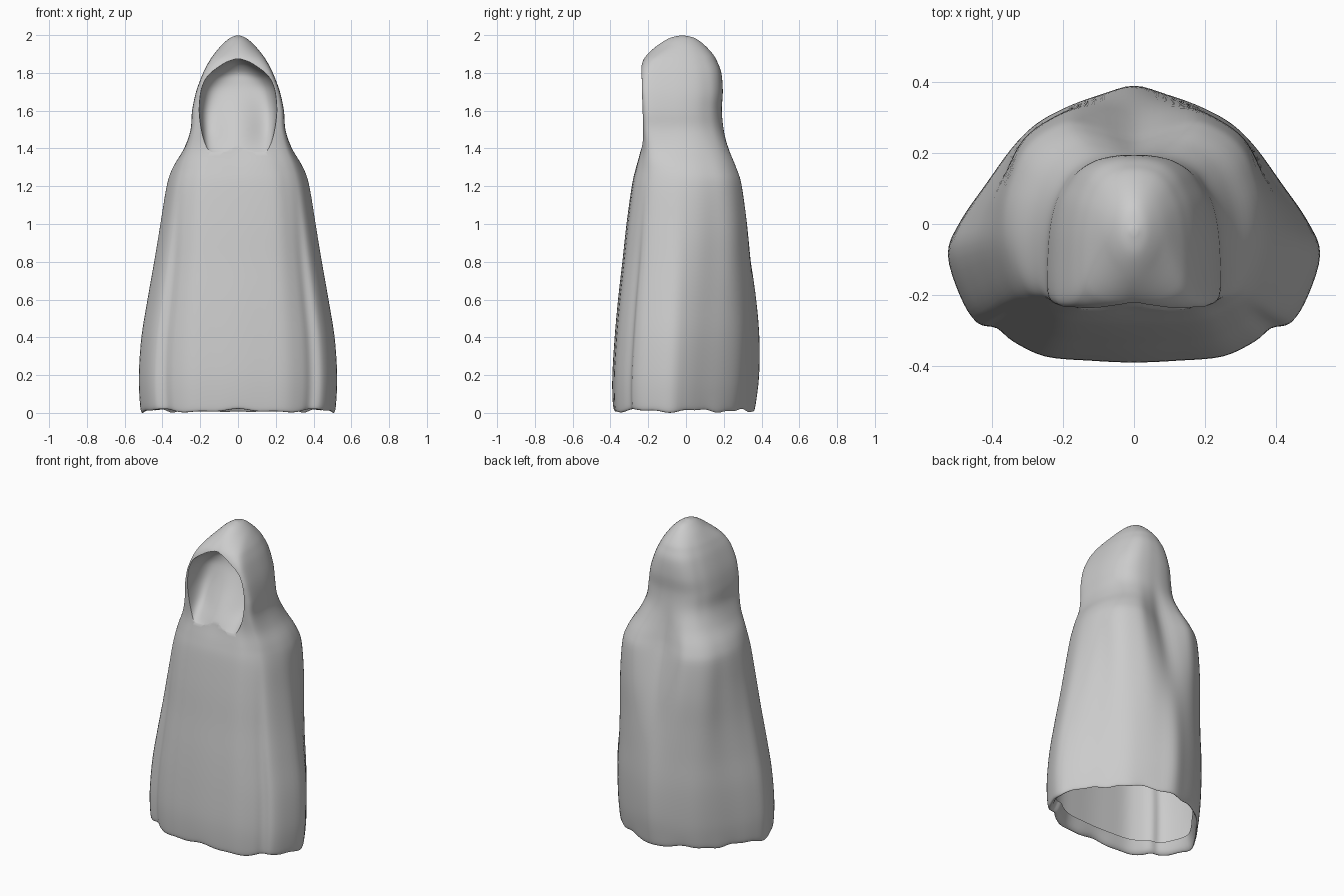
import bpy, bmesh, math

if "Cube" in bpy.data.objects:
    bpy.data.objects.remove(bpy.data.objects["Cube"])

# half outlines (x, y) from front centre round to back centre
BODY = [(0, -.387), (.12, -.382), (.25, -.37), (.34, -.328), (.387, -.29), (.443, -.274),
        (.49, -.2), (.525, -.08), (.49, .01), (.42, .11), (.35, .205), (.28, .275),
        (.2, .32), (.1, .36), (0, .39)]
SHOULDER = [(0, -.287), (.1, -.285), (.2, -.275), (.26, -.25), (.305, -.222), (.335, -.19),
            (.36, -.13), (.378, -.05), (.378, .03), (.36, .12), (.325, .2), (.265, .265),
            (.19, .297), (.1, .28), (0, .255)]
HOOD = [(0, -.228), (.06, -.235), (.12, -.241), (.17, -.243), (.21, -.24), (.236, -.226),
        (.245, -.185), (.243, -.09), (.236, -.01), (.22, .06), (.195, .11), (.165, .15),
        (.12, .178), (.06, .192), (0, .195)]
CROWN = [(math.sin(math.pi * i / 14), -math.cos(math.pi * i / 14)) for i in range(15)]

# z, half width, front y, back y, outline (0 body, 1 shoulder, 2 hood, 3 crown)
ROWS = [(.09, .47, -.34, .325, 0), (.035, .488, -.358, .343, 0), (.018, .508, -.38, .358, 0),
        (.06, .519, -.388, .37, 0), (.2, .525, -.39, .387, 0), (.4, .512, -.378, .392, .05),
        (.6, .48, -.36, .382, .15), (.8, .445, -.337, .364, .35), (1.0, .412, -.315, .338, .65),
        (1.2, .378, -.287, .298, .95), (1.3, .345, -.266, .267, 1.1), (1.4, .288, -.243, .231, 1.5),
        (1.5, .252, -.231, .202, 1.9), (1.6, .243, -.232, .19, 2), (1.7, .222, -.239, .195, 2),
        (1.8, .185, -.247, .187, 2.15), (1.86, .154, -.236, .165, 2.35), (1.9, .127, -.207, .142, 2.6),
        (1.95, .084, -.145, .095, 3), (1.985, .042, -.085, .045, 3), (1.998, .01, -.03, -.01, 3)]

# hood opening: z, half width, back y, depth of the side pockets
OPENING = [(1.33, .13, -.275, 0), (1.37, .15, -.252, .005), (1.42, .175, -.228, .03), (1.5, .195, -.18, .06),
           (1.6, .206, -.12, .06), (1.7, .197, -.07, .04), (1.76, .176, -.055, .02), (1.8, .145, -.055, 0),
           (1.84, .09, -.085, 0), (1.86, .055, -.12, 0), (1.874, .012, -.17, 0)]


def spline(pts, steps):
    """Smooth curve through tuples of any length."""
    out = []
    for i in range(len(pts) - 1):
        a, b, c, d = pts[max(i - 1, 0)], pts[i], pts[i + 1], pts[min(i + 2, len(pts) - 1)]
        for s in range(steps):
            t = s / steps
            out.append(tuple(q + .5 * t * (r - p + t * (2*p - 5*q + 4*r - e + t * (3*(q - r) + e - p)))
                             for p, q, r, e in zip(a, b, c, d)))
    return out + [tuple(pts[-1])]


def unit(half):
    """Full mirrored outline scaled to -1..1."""
    left = [(-x, y) for x, y in half[-2:0:-1]]
    loop = half + left
    ext = loop[-2:] + loop + loop[:3]
    full = spline(ext, 4)[8:8 + 4 * len(loop)]
    w = max(p[0] for p in full)
    lo, hi = min(p[1] for p in full), max(p[1] for p in full)
    return [(x / w, (2 * y - lo - hi) / (hi - lo)) for x, y in full]


def loft(name, rings):
    bm = bmesh.new()
    vs = [[bm.verts.new(p) for p in r] for r in rings]
    n = len(vs[0])
    for a, b in zip(vs, vs[1:]):
        for i in range(n):
            j = (i + 1) % n
            bm.faces.new((a[i], a[j], b[j], b[i]))
    bm.faces.new(vs[0][::-1])
    bm.faces.new(vs[-1])
    bmesh.ops.recalc_face_normals(bm, faces=bm.faces)
    me = bpy.data.meshes.new(name)
    bm.to_mesh(me)
    bm.free()
    ob = bpy.data.objects.new(name, me)
    bpy.context.collection.objects.link(ob)
    return ob


def bump(v, centre, width):
    return math.exp(-((v - centre) / width) ** 2)


# cloak with soft folds and a wavy hem
shapes = [unit(s) for s in (BODY, SHOULDER, HOOD, CROWN)]
rings = []
for k, (z, w, yf, yb, m) in enumerate(spline(ROWS, 5)):
    m = min(max(m, 0), 3)
    i = min(int(m), 2)
    f = m - i
    ring = []
    for (ax, ay), (bx, by) in zip(shapes[i], shapes[i + 1]):
        u, v = ax + (bx - ax) * f, ay + (by - ay) * f
        ang = math.atan2(u, -v)
        back = max(0, v)
        fold = .014 * math.cos(11 * ang) * back * bump(z, .95, .4)
        hem = (.007 * math.cos(7 * ang) + .004 * math.cos(16 * ang)) * bump(z, .02, .06)
        if k == 0:
            hem = 0
        s = 1 + fold
        ring.append((w * u * s, (yf + yb) / 2 + (yb - yf) / 2 * v * s, z + hem))
    rings.append(ring)
cloak = loft("hooded_cloak", rings)

# hollow of the hood, cut as a rounded arch that slopes back from the chest
cut = []
for z, a, yb, pocket in spline(OPENING, 4):
    base = min(-.25, yb - .005)
    ring = [(-a, -.6, z)]
    for i in range(41):
        t = math.pi * i / 40
        c, s = math.cos(t), math.sin(t)
        y = base + (yb - base) * s ** .8 + pocket * 2.6 * c * c * s
        ring.append((-a * c, y, z))
    cut.append(ring + [(a, -.6, z)])
cutter = loft("hood_opening_cutter", cut)
cutter.hide_render = True
mod = cloak.modifiers.new("opening", 'BOOLEAN')
mod.operation, mod.solver, mod.object = 'DIFFERENCE', 'EXACT', cutter
bpy.context.view_layer.objects.active = cloak
cloak.select_set(True)
bpy.ops.object.modifier_apply(modifier=mod.name)
bpy.data.objects.remove(cutter)

# open the underside and set the hem on the ground
bm = bmesh.new()
bm.from_mesh(cloak.data)
caps = [f for f in bm.faces if len(f.verts) > 50 and f.calc_center_median().z < .3]
bmesh.ops.delete(bm, geom=caps, context='FACES')
low = min(v.co.z for v in bm.verts)
for v in bm.verts:
    v.co.z -= low * max(0, 1 - v.co.z)
bm.to_mesh(cloak.data)
bm.free()
bpy.ops.object.shade_smooth_by_angle(angle=math.radians(50))
